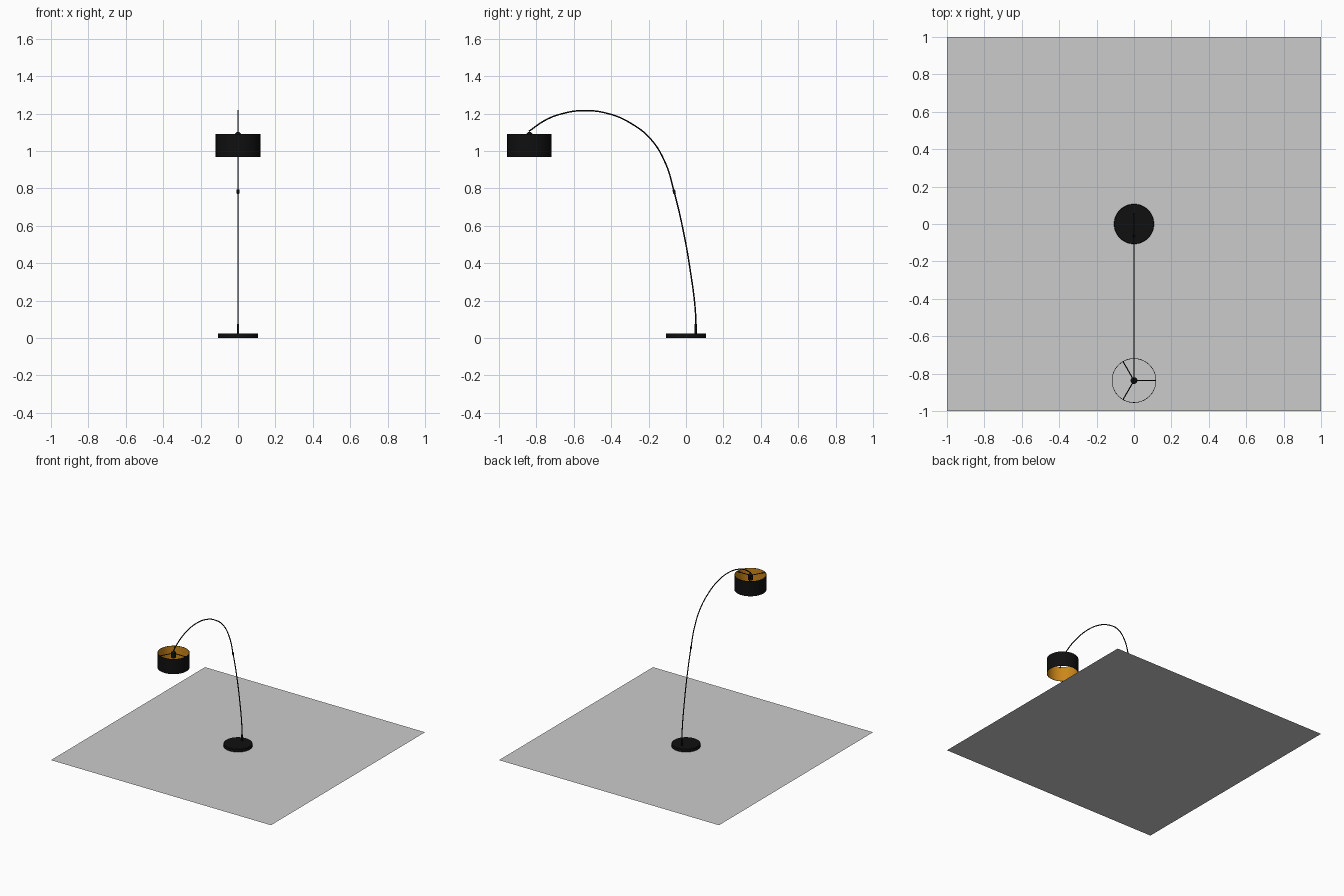
import bpy, bmesh, math
from mathutils import Vector

if "Cube" in bpy.data.objects:
    bpy.data.objects.remove(bpy.data.objects["Cube"])


def mat(name, r, g, b):
    m = bpy.data.materials.new(name)
    m.diffuse_color = (r, g, b, 1)
    m.use_nodes = True
    m.node_tree.nodes["Principled BSDF"].inputs["Base Color"].default_value = m.diffuse_color
    return m


BLACK = mat("matte black", 0.005, 0.005, 0.005)
GOLD = mat("gold lining", 0.60, 0.24, 0.01)
GREY = mat("floor grey", 0.60, 0.60, 0.60)
SHADE_Y = -0.837


def finish(name, bm, *mats):
    me = bpy.data.meshes.new(name)
    bm.to_mesh(me)
    bm.free()
    ob = bpy.data.objects.new(name, me)
    bpy.context.collection.objects.link(ob)
    for m in mats:
        me.materials.append(m)
    bpy.context.view_layer.objects.active = ob
    ob.select_set(True)
    bpy.ops.object.shade_smooth_by_angle(angle=math.radians(35))
    ob.select_set(False)
    return ob


def lathe(name, profile, y, steps, *mats, closed=False):
    """Revolve (radius, z) points about a vertical axis at the given y."""
    bm = bmesh.new()
    vs = [bm.verts.new((r, y, z)) for r, z in profile]
    pairs = list(zip(vs, vs[1:] + vs[:1])) if closed else list(zip(vs, vs[1:]))
    edges = [bm.edges.new(p) for p in pairs]
    bmesh.ops.spin(bm, geom=vs + edges, cent=(0, y, 0), axis=(0, 0, 1),
                   angle=math.tau, steps=steps)
    bmesh.ops.remove_doubles(bm, verts=bm.verts, dist=1e-5)
    bmesh.ops.recalc_face_normals(bm, faces=bm.faces)
    return finish(name, bm, *mats)


def rod(name, a, b, radius, m):
    """Straight round rod between two points."""
    a, b = Vector(a), Vector(b)
    bm = bmesh.new()
    bmesh.ops.create_cone(bm, cap_ends=True, segments=16, radius1=radius,
                          radius2=radius, depth=(b - a).length)
    rot = (b - a).to_track_quat('Z', 'Y').to_matrix()
    bmesh.ops.rotate(bm, verts=bm.verts, matrix=rot)
    bmesh.ops.translate(bm, verts=bm.verts, vec=(a + b) / 2)
    return finish(name, bm, m)


# floor sheet
bm = bmesh.new()
bmesh.ops.create_grid(bm, x_segments=1, y_segments=1, size=1)
finish("floor", bm, GREY)

# round foot
lathe("base", [(0, 0.001), (0.107, 0.001), (0.107, 0.023), (0.105, 0.025), (0, 0.025)],
      0, 64, BLACK)

# arched stem
path = [(0.052, 0.02), (0.051, 0.13), (0.022, 0.366), (-0.016, 0.58), (-0.064, 0.783),
        (-0.11, 0.935), (-0.19, 1.065), (-0.30, 1.151), (-0.41, 1.198), (-0.545, 1.216),
        (-0.674, 1.196), (-0.755, 1.163), (-0.84, 1.105)]
cu = bpy.data.curves.new("stem", 'CURVE')
cu.dimensions = '3D'
cu.bevel_depth = 0.004
cu.bevel_resolution = 3
cu.use_fill_caps = True
sp = cu.splines.new('BEZIER')
sp.resolution_u = 8
sp.bezier_points.add(len(path) - 1)
for p, (y, z) in zip(sp.bezier_points, path):
    p.co = (0, y, z)
    p.handle_left_type = p.handle_right_type = 'AUTO'
cu.materials.append(BLACK)
bpy.context.collection.objects.link(bpy.data.objects.new("stem", cu))

# stem fittings
rod("stem_collar", (0, 0.052, 0.02), (0, 0.052, 0.075), 0.006, BLACK)
rod("stem_joint", (0, -0.061, 0.772), (0, -0.066, 0.793), 0.007, BLACK)

# drum shade: black outside, gold inside
shade = lathe("shade", [(0.119, 0.967), (0.119, 1.09), (0.116, 1.09), (0.116, 0.967)],
              SHADE_Y, 64, BLACK, GOLD, closed=True)
for f in shade.data.polygons:
    outward = Vector((f.center.x, f.center.y - SHADE_Y, 0))
    if f.normal.dot(outward) < -0.01:
        f.material_index = 1

# lamp holder and three spokes
lathe("lamp_holder", [(0, 1.102), (0.008, 1.1), (0.018, 1.09), (0.018, 1.05), (0, 1.05)],
      SHADE_Y, 32, BLACK)
for i in range(3):
    a = math.tau * i / 3
    rod("shade_spoke", (0, SHADE_Y, 1.084),
        (0.118 * math.cos(a), SHADE_Y + 0.118 * math.sin(a), 1.084), 0.003, BLACK)
